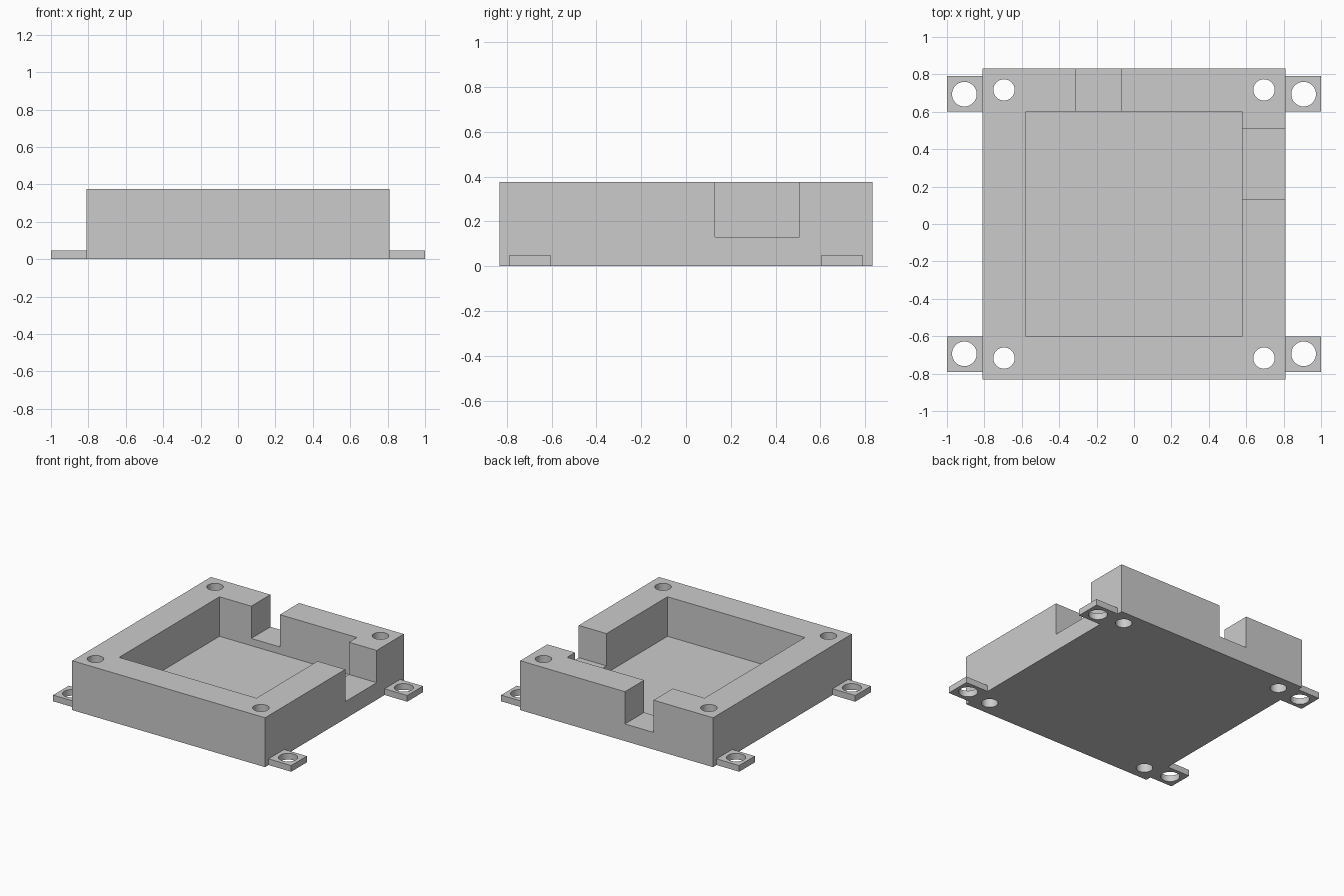
import bpy

cube = bpy.data.objects.get("Cube")
if cube:
    bpy.data.objects.remove(cube, do_unlink=True)

grey = bpy.data.materials.new("light grey")
grey.use_nodes = True
colour = (0.6, 0.6, 0.6, 1)
grey.diffuse_color = colour
grey.node_tree.nodes["Principled BSDF"].inputs["Base Color"].default_value = colour


def box(name, x, y, z):
    """Box spanning the given (low, high) ranges."""
    spans = (x, y, z)
    bpy.ops.mesh.primitive_cube_add(size=1, location=[(a + b) / 2 for a, b in spans])
    obj = bpy.context.object
    obj.name = name
    obj.scale = [b - a for a, b in spans]
    bpy.ops.object.transform_apply(location=False, rotation=False, scale=True)
    obj.data.materials.append(grey)
    return obj


def drill(x, y, radius):
    """Vertical cutter for a through hole."""
    bpy.ops.mesh.primitive_cylinder_add(vertices=48, radius=radius, depth=2, location=(x, y, 0))
    bpy.context.object.data.materials.append(grey)
    return bpy.context.object


def cut(obj, cutters):
    """Subtract the cutters, then shade the round holes smoothly."""
    bpy.ops.object.select_all(action='DESELECT')
    obj.select_set(True)
    bpy.context.view_layer.objects.active = obj
    for cutter in cutters:
        cutter.hide_render = True
        mod = obj.modifiers.new("cut", 'BOOLEAN')
        mod.operation = 'DIFFERENCE'
        mod.solver = 'EXACT'
        mod.object = cutter
        bpy.ops.object.modifier_apply(modifier=mod.name)
        bpy.data.objects.remove(cutter, do_unlink=True)
    bpy.ops.object.shade_smooth_by_angle()


HALF_X, HALF_Y, HEIGHT = 0.81, 0.832, 0.375
POCKET_X, POCKET_Y, FLOOR = 0.577, 0.602, 0.075
NOTCH_FLOOR = 0.13
corners = [(sx, sy) for sx in (-1, 1) for sy in (-1, 1)]

# Open housing: pocket, two cable notches and four corner screw holes
housing = box("housing", (-HALF_X, HALF_X), (-HALF_Y, HALF_Y), (0, HEIGHT))
cutters = [
    box("pocket", (-POCKET_X, POCKET_X), (-POCKET_Y, POCKET_Y), (FLOOR, 1)),
    box("back_notch", (-0.31, -0.07), (0.4, 1), (NOTCH_FLOOR, 1)),
    box("side_notch", (0.4, 1), (0.13, 0.507), (NOTCH_FLOOR, 1)),
]
cutters += [drill(sx * 0.695, sy * 0.717, 0.057) for sx, sy in corners]
cut(housing, cutters)

# Mounting tabs at the foot of both sides, each with a bolt hole
for sx, sy in corners:
    name = ("back" if sy > 0 else "front") + ("_left" if sx > 0 else "_right") + "_tab"
    tab = box(name, sorted((sx * HALF_X, sx)), sorted((sy * POCKET_Y, sy * 0.79)), (0, 0.047))
    cut(tab, [drill(sx * 0.907, sy * 0.694, 0.066)])
